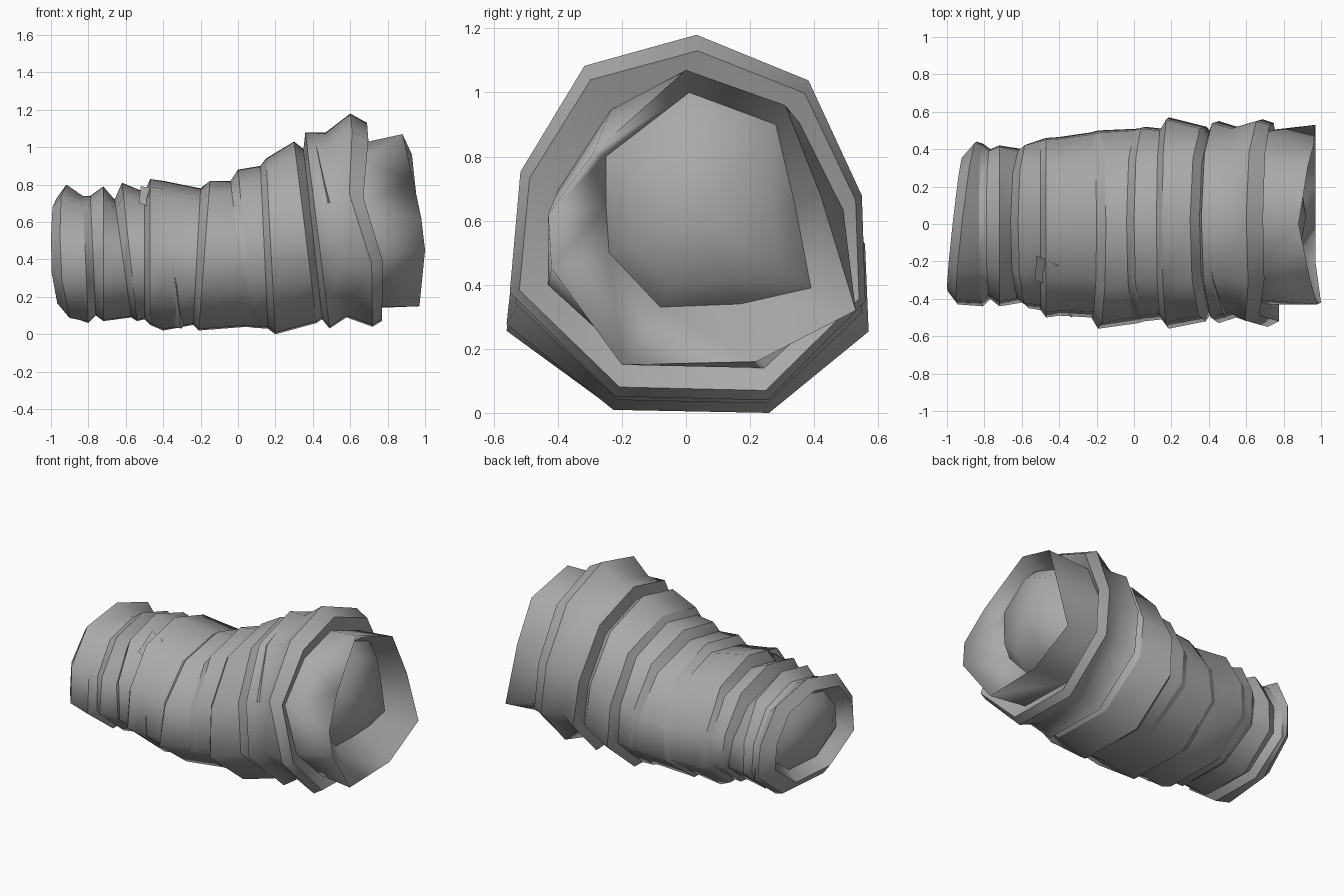
import bpy, bmesh
from mathutils import Vector

if "Cube" in bpy.data.objects:
    bpy.data.objects.remove(bpy.data.objects["Cube"])

grey = bpy.data.materials.new("cloth_grey")
grey.diffuse_color = (0.4, 0.4, 0.4, 1)
grey.use_nodes = True
grey.node_tree.nodes["Principled BSDF"].inputs["Base Color"].default_value = grey.diffuse_color

# Nine-sided cross-section in a unit box (y, z)
SECTION = [(.05, 1), (.68, .75), (.98, .12), (1, -.46), (.45, -1),
           (-.41, -.98), (-1, -.41), (-.94, .25), (-.58, .83)]
N = len(SECTION)

# Wrap edges: x at top, x at bottom, top z, bottom z, min y, max y, sideways skew
RINGS = [
    (-.92, -.88, .80, .08, -.43, .44, .05),
    (-.83, -.80, .74, .06, -.44, .43),
    (-.79, -.76, .74, .10, -.40, .40),
    (-.72, -.72, .79, .07, -.44, .42),
    (-.66, -.57, .72, .09, -.42, .40),
    (-.62, -.54, .81, .07, -.45, .43),
    (-.50, -.50, .76, .08, -.46, .45),
    (-.47, -.47, .83, .05, -.50, .46),
    (-.40, -.40, .82, .02, -.49, .465),
    (-.20, -.24, .78, .05, -.50, .49),
    (-.15, -.21, .82, .02, -.56, .50),
    (-.04, .05, .82, .04, -.53, .51),
    (.00, .08, .88, .035, -.52, .52),
    (.12, .16, .90, .03, -.51, .51),
    (.15, .20, .94, .00, -.56, .57),
    (.30, .42, 1.03, .06, -.52, .52),
    (.35, .45, .99, .08, -.46, .48),
    (.36, .49, 1.08, .03, -.53, .55),
    (.47, .58, 1.08, .09, -.50, .52),
    (.60, .72, 1.18, .04, -.55, .56),
    (.69, .77, 1.13, .07, -.52, .54),
    (.65, .73, 1.02, .14, -.43, .50),
]


def ring_points(xt, xb, zt, zb, y0, y1, skew=0):
    pts = []
    for a, b in SECTION:
        t = (b + 1) / 2
        pts.append(Vector((xb + (xt - xb) * t + skew * a,
                           y0 + (y1 - y0) * (a + 1) / 2,
                           zb + (zt - zb) * t)))
    return pts


def finish(bm, name):
    bmesh.ops.recalc_face_normals(bm, faces=bm.faces)
    for f in bm.faces:
        f.smooth = True
    mesh = bpy.data.meshes.new(name)
    bm.to_mesh(mesh)
    bm.free()
    mesh.materials.append(grey)
    ob = bpy.data.objects.new(name, mesh)
    bpy.context.collection.objects.link(ob)
    return ob


def shrink(pts, factor, dx):
    mid = sum(pts, Vector()) / len(pts)
    return [mid + (p - mid) * factor + Vector((dx, 0, 0)) for p in pts]


body = [ring_points(*r) for r in RINGS]
# The big cuff roll wavers on its front side
for ring in body[19:]:
    ring[7].x -= .05
    ring[6].x += .03

# Flared cuff rim, the groove behind it and the rounded plug inside
rim = [Vector(p) for p in [
    (.88, 0, 1.07), (.93, .31, .96), (.96, .42, .68), (.97, .53, .32), (.97, .22, .16),
    (.97, -.2, .15), (1, -.42, .45), (.98, -.43, .62), (.94, -.29, .81)]]
groove = [Vector((.78, y, z)) for y, z in [
    (.01, 1.0), (.28, .9), (.34, .65), (.39, .39), (.17, .34),
    (-.08, .33), (-.24, .5), (-.25, .65), (-.25, .8)]]
plug = shrink(groove, .75, .1)

# Narrow end: small lip ring, groove and rounded plug
lip = ring_points(-.97, -.95, .73, .16, -.36, .36, .04)
small_groove = shrink(lip, .82, .08)
small_plug = shrink(lip, .55, .02)

# Wrapped sleeve: one closed loft
loops = [small_plug, small_groove, lip] + body + [rim, groove, plug]
bm = bmesh.new()
vs = [[bm.verts.new(p) for p in lp] for lp in loops]
for a, b in zip(vs, vs[1:]):
    for i in range(N):
        j = (i + 1) % N
        bm.faces.new((a[i], a[j], b[j], b[i]))
for lp, push in ((vs[0], -.02), (vs[-1], .04)):
    mid = sum((v.co for v in lp), Vector()) / N
    tip = bm.verts.new(mid + Vector((push, 0, 0)))
    for i in range(N):
        bm.faces.new((lp[i], lp[(i + 1) % N], tip))
# Keep the wrap steps crisp, the gentle bulges and plugs soft
soft = {0, 11, 21, len(vs) - 1}
for k, lp in enumerate(vs):
    if k not in soft:
        for i in range(N):
            if lp is vs[-3] and i in (5, 6, 7):
                continue  # rolled part of the cuff rim
            bm.edges.get((lp[i], lp[(i + 1) % N])).smooth = False
finish(bm, "wrapped_sleeve")


# Loose wrap ends: wedge folds that taper away round the sleeve
def loose_wrap(name, k, t0, t1, start, steps, lift):
    bm = bmesh.new()
    rows = []
    for s in range(steps + 1):
        i = (start + s) % N
        fade = 1 - s / steps
        a, b = body[k][i], body[k + 1][i]
        mid = a.lerp(b, t0)
        out = Vector((0, mid.y, mid.z - .5)).normalized()
        edge = a.lerp(b, t0 + (t1 - t0) * fade)
        rows.append([bm.verts.new(p) for p in (
            mid - out * .01,
            edge + out * (lift * fade - .004),
            edge + Vector((.03 * fade, 0, 0)) - out * .02)])
    for a, b in zip(rows, rows[1:]):
        for c in range(2):
            bm.faces.new((a[c], a[c + 1], b[c + 1], b[c]))
        bm.edges.get((a[1], b[1])).smooth = False
    finish(bm, name)


loose_wrap("loose_wrap_narrow", 8, .2, .6, 5, 2, .02)
loose_wrap("loose_wrap_wide", 17, .2, .7, 7, 2, .015)

# Torn flap near the narrow end
bm = bmesh.new()
q = [bm.verts.new(p) for p in [(-.52, -.17, .79), (-.40, -.22, .78), (-.46, -.27, .73),
                               (-.42, -.34, .67), (-.53, -.30, .70)]]
tip = bm.verts.new((-.49, -.24, .70))
for i in range(5):
    bm.faces.new((q[i], q[(i + 1) % 5], tip))
bm.faces.new(q)
for e in bm.edges:
    e.smooth = False
finish(bm, "torn_flap")
